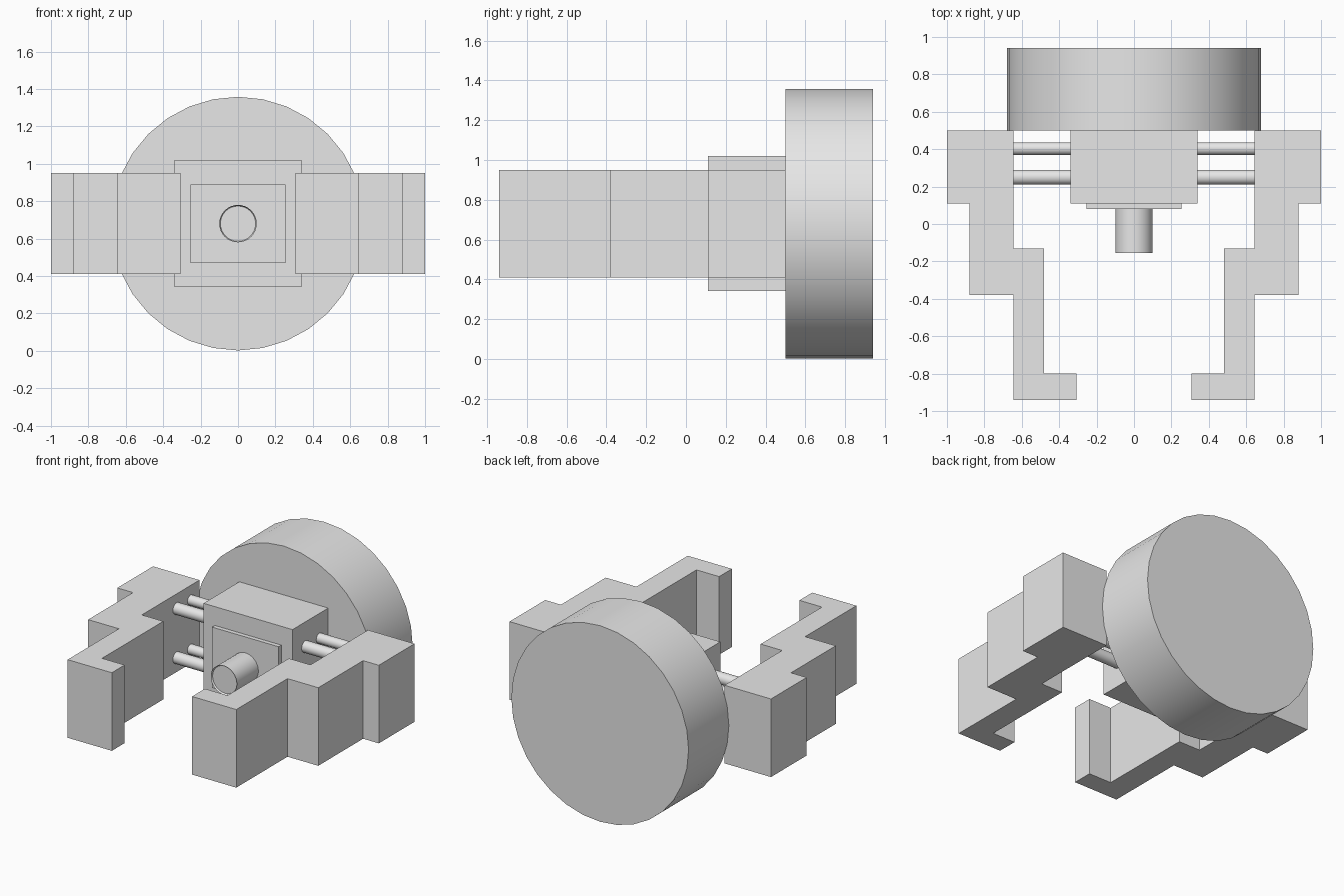
import bpy, bmesh
from math import pi
from mathutils import Matrix, Vector

cube = bpy.data.objects.get("Cube")
if cube:
    bpy.data.objects.remove(cube, do_unlink=True)

grey = bpy.data.materials.new("light_grey")
grey.use_nodes = True
colour = (0.8, 0.8, 0.8, 1)
grey.diffuse_color = colour
grey.node_tree.nodes["Principled BSDF"].inputs["Base Color"].default_value = colour

MID = 0.68  # height of the central axis


def finish(name, bm, smooth=False):
    bmesh.ops.recalc_face_normals(bm, faces=bm.faces)
    mesh = bpy.data.meshes.new(name)
    bm.to_mesh(mesh)
    bm.free()
    mesh.materials.append(grey)
    obj = bpy.data.objects.new(name, mesh)
    bpy.context.collection.objects.link(obj)
    if smooth:
        bpy.ops.object.select_all(action='DESELECT')
        obj.select_set(True)
        bpy.context.view_layer.objects.active = obj
        bpy.ops.object.shade_smooth_by_angle(angle=pi / 6)
    return obj


def box(name, low, high):
    low, high = Vector(low), Vector(high)
    bm = bmesh.new()
    bmesh.ops.create_cube(bm, size=1, matrix=Matrix.Translation((low + high) / 2)
                          @ Matrix.Diagonal((*(high - low), 1)))
    return finish(name, bm)


def cylinder(name, start, end, radius, sides=32, recess=0):
    start, end = Vector(start), Vector(end)
    axis = end - start
    bm = bmesh.new()
    bmesh.ops.create_cone(bm, cap_ends=True, segments=sides, radius1=radius,
                          radius2=radius, depth=axis.length,
                          matrix=Matrix.Translation((start + end) / 2)
                          @ axis.to_track_quat('Z', 'Y').to_matrix().to_4x4())
    if recess:  # shallow rimmed hollow in the far end
        cap = max((f for f in bm.faces if len(f.verts) == sides),
                  key=lambda f: f.calc_center_median().dot(axis))
        bmesh.ops.inset_region(bm, faces=[cap], thickness=0.006)
        bmesh.ops.translate(bm, verts=cap.verts, vec=-axis.normalized() * recess)
    return finish(name, bm, smooth=True)


# Central body: rear disc, housing, front plate and nozzle
cylinder("rear_disc", (0, 0.5, MID), (0, 0.94, MID), 0.678)
box("housing", (-0.34, 0.11, 0.34), (0.34, 0.5, 1.02))
box("front_plate", (-0.254, 0.08, 0.47), (0.254, 0.11, 0.89))
cylinder("nozzle", (0, 0.08, MID), (0, -0.155, MID), 0.1, recess=0.012)

# Stepped gripper arms, extruded from a plan outline
outline = [(1, 0.5), (1, 0.11), (0.88, 0.11), (0.88, -0.38), (0.645, -0.38),
           (0.645, -0.94), (0.307, -0.94), (0.307, -0.8), (0.48, -0.8),
           (0.48, -0.13), (0.645, -0.13), (0.645, 0.5)]
for side, sign in (("left", 1), ("right", -1)):
    bm = bmesh.new()
    base = bm.faces.new([bm.verts.new((sign * x, y, 0.41)) for x, y in outline])
    top = bmesh.ops.extrude_face_region(bm, geom=[base], use_keep_orig=True)["geom"]
    bmesh.ops.translate(bm, vec=(0, 0, 0.54),
                        verts=[v for v in top if isinstance(v, bmesh.types.BMVert)])
    finish(side + "_arm", bm)

    # Guide rods between housing and arm
    for level, z in (("upper", MID + 0.17), ("lower", MID - 0.17)):
        for place, y, radius in (("front", 0.25, 0.04), ("back", 0.403, 0.034)):
            cylinder(f"{side}_{level}_{place}_rod", (sign * 0.34, y, z),
                     (sign * 0.645, y, z), radius)
